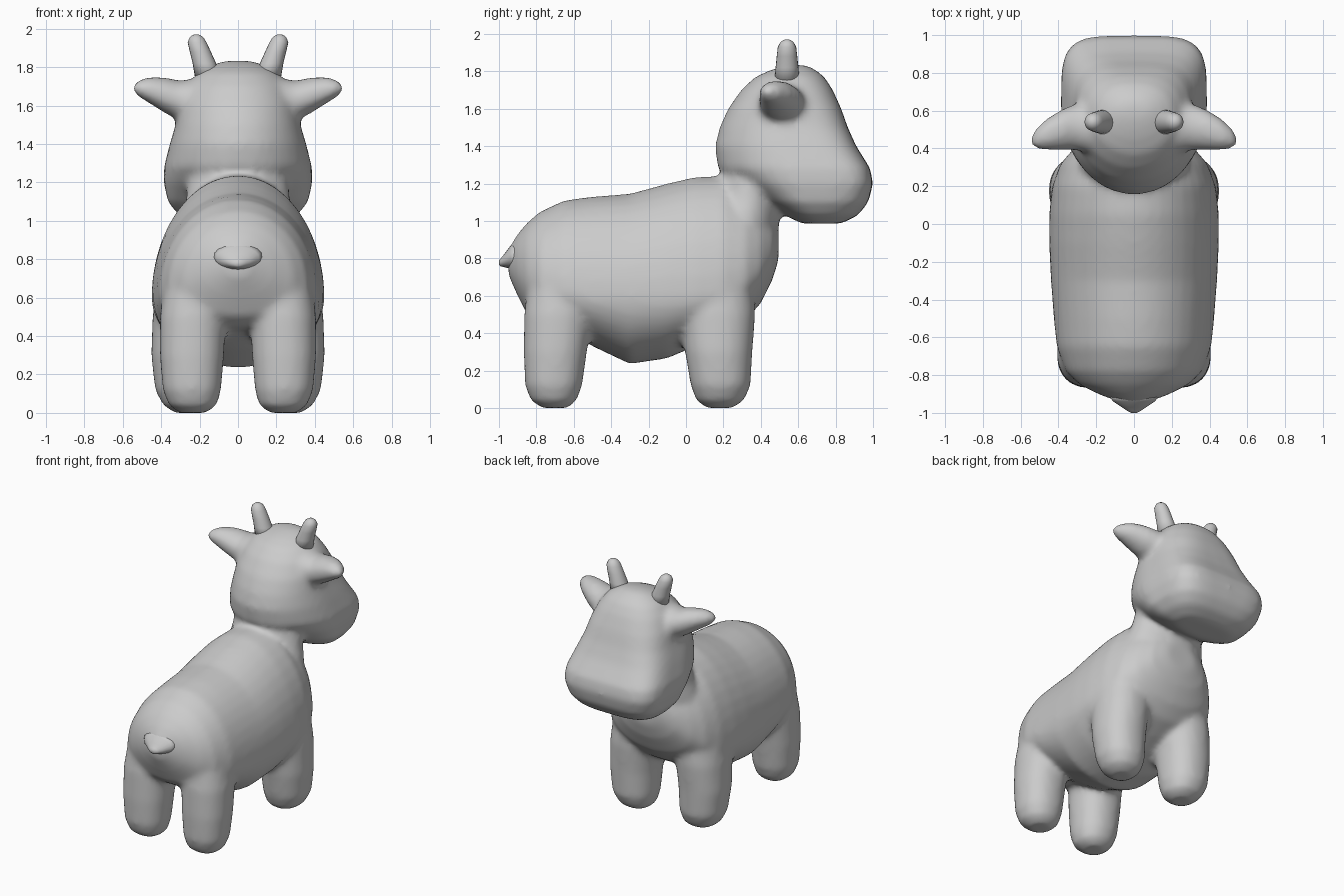
import bpy, bmesh
from math import sin, cos, pi
from mathutils import Vector

SEG = 40


def place(axis, pos, u, v):
    return Vector({'x': (pos, v, u), 'y': (v, pos, u), 'z': (v, u, pos)}[axis])


def loft(bm, axis, rings, mirror=1, seg=SEG):
    """Rings: (pos, low, mid, high, side centre, half width, low exponent, high exponent)."""
    loops = []
    for pos, lo, mid, hi, cv, w, n_lo, n_hi in rings:
        loop = []
        for i in range(seg):
            c, s = cos(2 * pi * i / seg), sin(2 * pi * i / seg)
            n, reach = (n_hi, hi - mid) if s > 0 else (n_lo, lo - mid)
            v = cv + w * abs(c) ** (2 / n) * (1 if c > 0 else -1)
            u = mid + reach * abs(s) ** (2 / n)
            p = place(axis, pos, u, v)
            p.x *= mirror
            loop.append(bm.verts.new(p))
        loops.append(loop)
    for a, b in zip(loops, loops[1:]):
        for i in range(seg):
            j = (i + 1) % seg
            bm.faces.new((a[i], a[j], b[j], b[i]))
    bm.faces.new(loops[0])
    bm.faces.new(loops[-1])


def finish(bm, name):
    bmesh.ops.recalc_face_normals(bm, faces=bm.faces)
    for f in bm.faces:
        f.smooth = True
    me = bpy.data.meshes.new(name)
    bm.to_mesh(me)
    bm.free()
    ob = bpy.data.objects.new(name, me)
    bpy.context.collection.objects.link(ob)
    return ob


body = bmesh.new()

# Torso, tail end to chest
torso = [(-.95, .71, .78, .85, .06), (-.90, .60, .74, .93, .19), (-.85, .50, .70, .99, .29),
         (-.78, .45, .66, 1.05, .36), (-.65, .42, .62, 1.11, .41), (-.50, .33, .60, 1.13, .425),
         (-.30, .235, .60, 1.145, .44), (-.10, .265, .60, 1.20, .45), (.05, .33, .60, 1.235, .45),
         (.20, .40, .62, 1.24, .435), (.32, .47, .68, 1.18, .39), (.40, .56, .75, 1.12, .32),
         (.46, .68, .82, 1.05, .23), (.495, .79, .88, .99, .12)]
loft(body, 'y', [(y, lo, m, hi, 0, w, 2, 2) for y, lo, m, hi, w in torso])

# Neck
neck = [(.90, .05, .46, .33), (1.0, .10, .50, .30), (1.12, .16, .51, .27), (1.3, .2, .6, .25)]
loft(body, 'z', [(z, lo, (lo + hi) / 2, hi, 0, w, 2, 2) for z, lo, hi, w in neck])

# Head: round at the back, squarish at the muzzle
head = [(.985, .62, .72, .83, .22, 3), (1.03, .53, .68, .92, .31, 3.5), (1.10, .42, .64, .975, .365, 4),
        (1.20, .27, .62, 1.0, .387, 4.5), (1.28, .17, .60, .985, .385, 4.5), (1.40, .155, .55, .91, .355, 4),
        (1.50, .18, .52, .865, .325, 3.5), (1.60, .225, .52, .83, .305, 3), (1.70, .295, .53, .785, .265, 2.6),
        (1.77, .37, .55, .74, .21, 2.4), (1.81, .46, .58, .69, .14, 2.2), (1.833, .55, .60, .64, .07, 2)]
loft(body, 'z', [(z, lo, m, hi, 0, w, 2, n) for z, lo, m, hi, w, n in head])

# Legs and ears on both sides
front_leg = [(0, .11, .25, .26, .07), (.04, .055, .31, .265, .125), (.12, .025, .345, .275, .157),
             (.30, -.005, .355, .28, .172), (.50, -.03, .37, .265, .18), (.70, -.02, .36, .24, .18)]
back_leg = [(0, -.77, -.63, .235, .07), (.04, -.83, -.585, .235, .125), (.12, -.86, -.555, .24, .152),
            (.30, -.868, -.53, .24, .167), (.50, -.865, -.50, .235, .172), (.70, -.84, -.48, .22, .16)]
ear = [(.18, 1.49, 1.75, .50, .14), (.30, 1.52, 1.73, .515, .125), (.38, 1.56, 1.747, .50, .11),
       (.46, 1.61, 1.75, .475, .085), (.52, 1.645, 1.735, .452, .053), (.545, 1.67, 1.71, .44, .022)]
for side in (1, -1):
    for leg in (front_leg, back_leg):
        loft(body, 'z', [(z, lo, (lo + hi) / 2, hi, cx, w, 2.2, 2.2) for z, lo, hi, cx, w in leg], side)
    loft(body, 'x', [(x, lo, (lo + hi) / 2, hi, cy, w, 2, 2) for x, lo, hi, cy, w in ear], side)

# Fuse and soften into one skin
calf = finish(body, "calf_body")
remesh = calf.modifiers.new("Fuse", 'REMESH')
remesh.mode = 'VOXEL'
remesh.voxel_size = .02
remesh.use_smooth_shade = True
soften = calf.modifiers.new("Soften", 'SMOOTH')
soften.factor = .5
soften.iterations = 10

# Horns, leaning outwards with rounded tips
horns = bmesh.new()
horn = [(1.74, .155, .068), (1.82, .175, .061), (1.88, .196, .055), (1.93, .213, .049),
        (1.955, .216, .036), (1.967, .217, .02), (1.971, .217, .006)]
for side in (1, -1):
    loft(horns, 'z', [(z, .54 - r, .54, .54 + r, cx, r, 2, 2) for z, cx, r in horn], side, 20)
finish(horns, "horns")

# Tail nub
tail = bmesh.new()
nub = [(-1.0, .765, .79, .015), (-.99, .757, .80, .035), (-.97, .752, .825, .065),
       (-.94, .745, .865, .11), (-.90, .73, .90, .14)]
loft(tail, 'y', [(y, lo, (lo + hi) / 2, hi, 0, w, 2, 2) for y, lo, hi, w in nub], 1, 20)
finish(tail, "tail")
